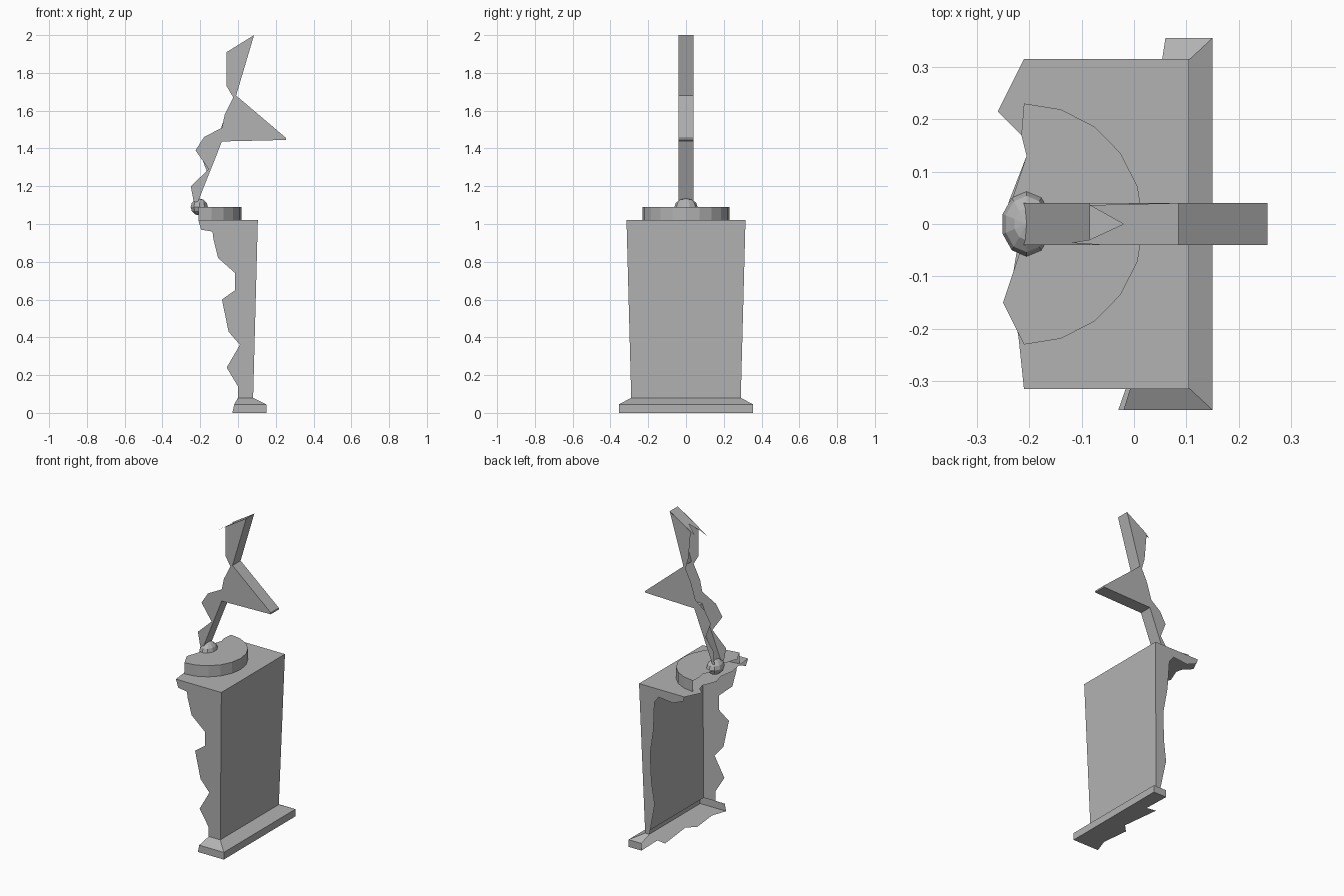
import bpy, bmesh, math

stone = bpy.data.materials.new("grey")
stone.diffuse_color = (0.45, 0.45, 0.45, 1)


def shell(name, faces):
    """Object made of flat sheets, each given as a list of corner points."""
    bm = bmesh.new()
    for pts in faces:
        bm.faces.new([bm.verts.new(p) for p in pts])
    bmesh.ops.remove_doubles(bm, verts=bm.verts, dist=0.0005)
    me = bpy.data.meshes.new(name)
    bm.to_mesh(me)
    bm.free()
    me.materials.append(stone)
    ob = bpy.data.objects.new(name, me)
    bpy.context.collection.objects.link(ob)
    return ob


def strip(path, y0, y1):
    """Band of quads following an x-z path between two depths."""
    return [[(a[0], y0, a[1]), (b[0], y0, b[1]), (b[0], y1, b[1]), (a[0], y1, a[1])]
            for a, b in zip(path, path[1:])]


# Tapered pedestal with torn side walls, open at the left
def wall(pts, side):
    return [(x, side * (0.29 + 0.025 * (z - 0.08) / 0.94), z) for x, z in pts]


edge = [(0.105, 1.02), (0.08, 0.08)]
front_tear = [(0.0, 0.08), (0.0, 0.14), (-0.06, 0.24), (0.01, 0.36), (-0.05, 0.43),
              (-0.085, 0.60), (-0.015, 0.65), (-0.015, 0.74), (-0.105, 0.82),
              (-0.13, 0.92), (-0.135, 0.96), (-0.195, 0.97), (-0.21, 1.02)]
back_tear = [(0.05, 0.08), (0.01, 0.28), (0.03, 0.42), (0.035, 0.6), (0.01, 0.75),
             (0.0, 0.93), (-0.03, 0.97), (-0.13, 0.96), (-0.20, 0.99), (-0.21, 1.02)]
shell("pedestal_front_wall", [wall(edge + front_tear, -1)])
shell("pedestal_back_wall", [wall(edge + back_tear, 1)])
shell("pedestal_right_wall", [wall(edge, -1) + wall(edge[::-1], 1)])
shell("pedestal_top", [[(x, y, 1.02) for x, y in
      [(0.105, -0.315), (0.105, 0.315), (-0.21, 0.315), (-0.26, 0.215), (-0.215, 0.17),
       (-0.205, 0.13), (-0.24, 0.04), (-0.22, -0.03), (-0.235, -0.12), (-0.22, -0.22),
       (-0.21, -0.315)]]])

# Plinth: upright band, sloping skirt and torn floor
W, H, T = 0.355, 0.045, 0.08
shell("plinth_skirt", [
    [(0.15, -W, 0), (0.15, W, 0), (0.15, W, H), (0.15, -W, H)],
    [(0.15, -W, H), (0.15, W, H), (0.08, 0.29, T), (0.08, -0.29, T)],
    [(-0.03, -W, 0), (0.15, -W, 0), (0.15, -W, H), (-0.02, -W, H)],
    [(-0.02, -W, H), (0.15, -W, H), (0.08, -0.29, T), (0.0, -0.29, T)],
    [(0.15, W, 0), (0.06, W, 0), (0.06, W, H), (0.15, W, H)],
    [(0.15, W, H), (0.06, W, H), (0.05, 0.29, T), (0.08, 0.29, T)]])
shell("plinth_floor", [[(x, y, 0) for x, y in
      [(0.15, -W), (0.15, W), (0.06, W), (0.065, 0.19), (0.005, 0.2), (0.033, -0.04),
       (-0.016, -0.09), (0.003, -0.26), (-0.03, -W)]]])

# Half disc with a torn edge
arc = [(-0.21 + 0.228 * math.cos(math.radians(a)), 0.23 * math.sin(math.radians(a)))
       for a in range(-90, 91, 18)]
tear = [(-0.215, 0.17), (-0.205, 0.13), (-0.235, 0.04), (-0.2, 0.0), (-0.22, -0.06),
        (-0.25, -0.15)]
shell("disc", [[(x, y, 1.09) for x, y in arc + tear]] +
      [[(*a, 1.02), (*b, 1.02), (*b, 1.09), (*a, 1.09)] for a, b in zip(arc, arc[1:])])

# Small faceted ball joint
bpy.ops.mesh.primitive_uv_sphere_add(segments=10, ring_count=6, radius=1,
                                     location=(-0.205, 0, 1.09))
ball = bpy.context.object
ball.name = "ball"
ball.scale = (0.048, 0.062, 0.045)
ball.data.materials.append(stone)

# Angular figure: outer band plus two torn side sheets, open at the left
D = 0.04
outer = [(0.085, 2.0), (-0.01, 1.68), (0.255, 1.455), (0.255, 1.445), (-0.085, 1.437),
         (-0.215, 1.11)]
front_edge = [(-0.235, 1.12), (-0.25, 1.2), (-0.155, 1.29), (-0.225, 1.39), (-0.18, 1.46),
              (-0.085, 1.51), (-0.07, 1.58), (-0.025, 1.67), (-0.06, 1.73), (-0.06, 1.91)]
back_edge = [(-0.225, 1.12), (-0.22, 1.2), (-0.165, 1.28), (-0.2, 1.37), (-0.16, 1.44),
             (-0.095, 1.49), (-0.06, 1.6), (-0.025, 1.67), (-0.045, 1.74), (-0.06, 1.91)]
shell("figure_band", strip(outer, -D, D))
shell("figure_front_sheet", [[(x, -D, z) for x, z in outer + front_edge]])
shell("figure_back_sheet", [[(x, D, z) for x, z in outer + back_edge]])

# Sloping torn cap with a thin splinter
shell("figure_cap", [[(x, y, 2.0 + (x - 0.085) * 0.63) for x, y in
      [(0.085, -D), (0.085, D), (-0.085, 0.036), (-0.02, 0.0), (-0.085, -0.03),
       (-0.12, -0.036), (-0.06, -D)]]])
